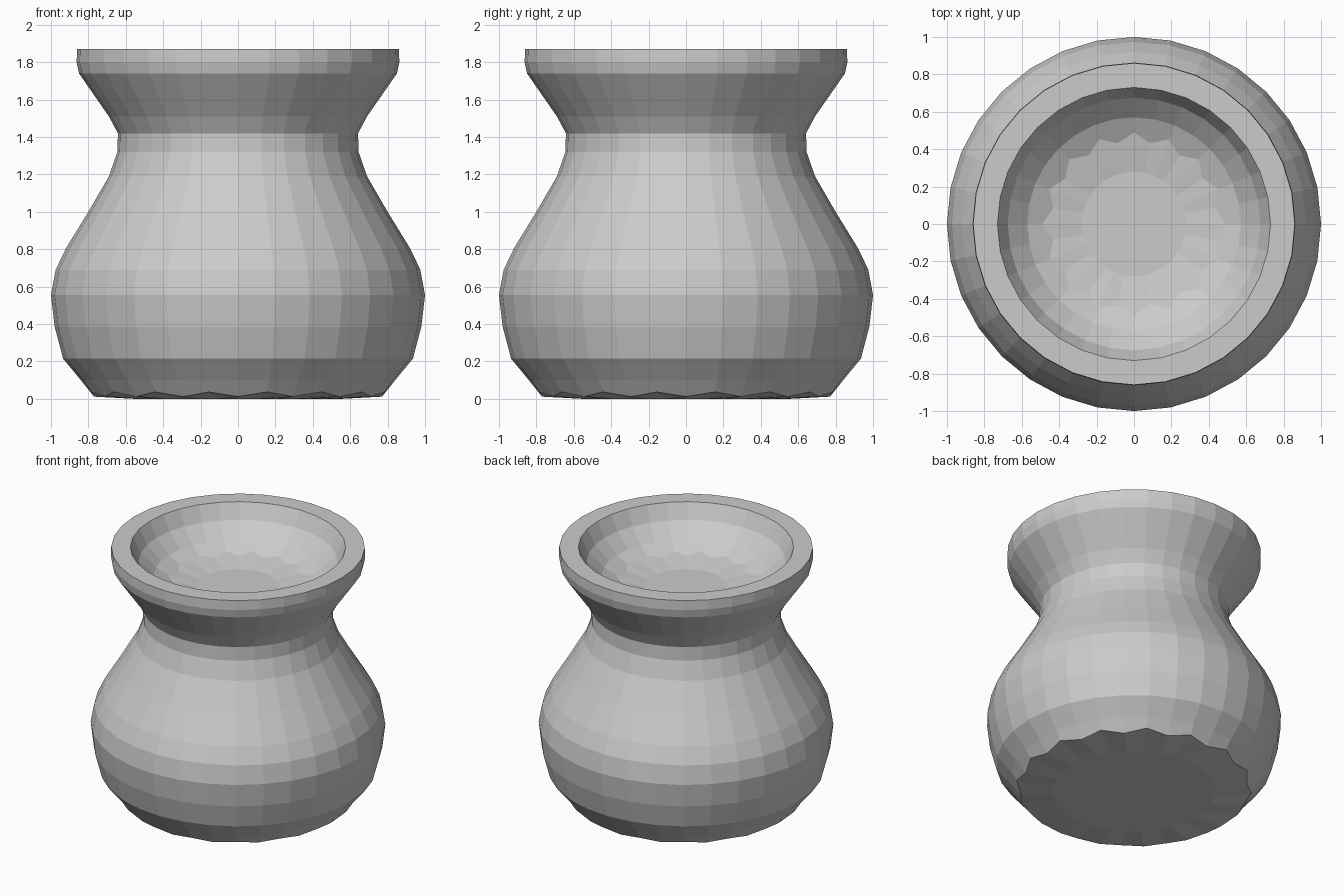
import bpy, bmesh, math

SEGMENTS = 32

cube = bpy.data.objects.get("Cube")
if cube:
    bpy.data.objects.remove(cube, do_unlink=True)

clay = bpy.data.materials.new("grey_clay")
clay.use_nodes = True
colour = (0.6, 0.6, 0.6, 1)
clay.diffuse_color = colour
clay.node_tree.nodes["Principled BSDF"].inputs["Base Color"].default_value = colour

# Profile rings: radius, height, then radius and height shift on alternate columns
profile = [
    (0.55, 0.0, 0, 0),
    (0.77, 0.012, 0.03, 0.025),    # scalloped foot
    (0.84, 0.10, 0, 0),
    (0.935, 0.215, 0, 0),
    (0.98, 0.385, 0, 0),
    (1.0, 0.555, 0, 0),            # belly
    (0.975, 0.69, 0, 0),
    (0.92, 0.805, 0, 0),
    (0.80, 1.0, 0, 0),
    (0.69, 1.19, 0, 0),
    (0.645, 1.32, 0, 0),           # neck
    (0.642, 1.42, 0, 0),
    (0.69, 1.51, 0, 0),
    (0.85, 1.74, 0, 0),
    (0.863, 1.80, 0, 0),
    (0.86, 1.87, 0, 0),            # rim
    (0.73, 1.87, 0, 0),
    (0.675, 1.76, 0, 0),           # shallow bowl
    (0.57, 1.66, 0, 0),
    (0.49, 1.615, -0.05, -0.015),
    (0.28, 1.575, 0, 0),
]


def lathe(name, rings):
    """Spin the rings into a closed solid with capped ends."""
    bm = bmesh.new()
    loops = []
    for radius, height, dr, dz in rings:
        loop = []
        for i in range(SEGMENTS):
            a = math.tau * i / SEGMENTS
            r, z = radius + dr * (i % 2), height + dz * (i % 2)
            loop.append(bm.verts.new((r * math.cos(a), r * math.sin(a), z)))
        loops.append(loop)
    for low, high in zip(loops, loops[1:]):
        for i in range(SEGMENTS):
            j = (i + 1) % SEGMENTS
            bm.faces.new((low[i], low[j], high[j], high[i]))
    bm.faces.new(loops[0][::-1])
    bm.faces.new(loops[-1])
    bmesh.ops.recalc_face_normals(bm, faces=bm.faces)
    mesh = bpy.data.meshes.new(name)
    bm.to_mesh(mesh)
    bm.free()
    mesh.materials.append(clay)
    obj = bpy.data.objects.new(name, mesh)
    bpy.context.collection.objects.link(obj)
    return obj


lathe("pot", profile)
